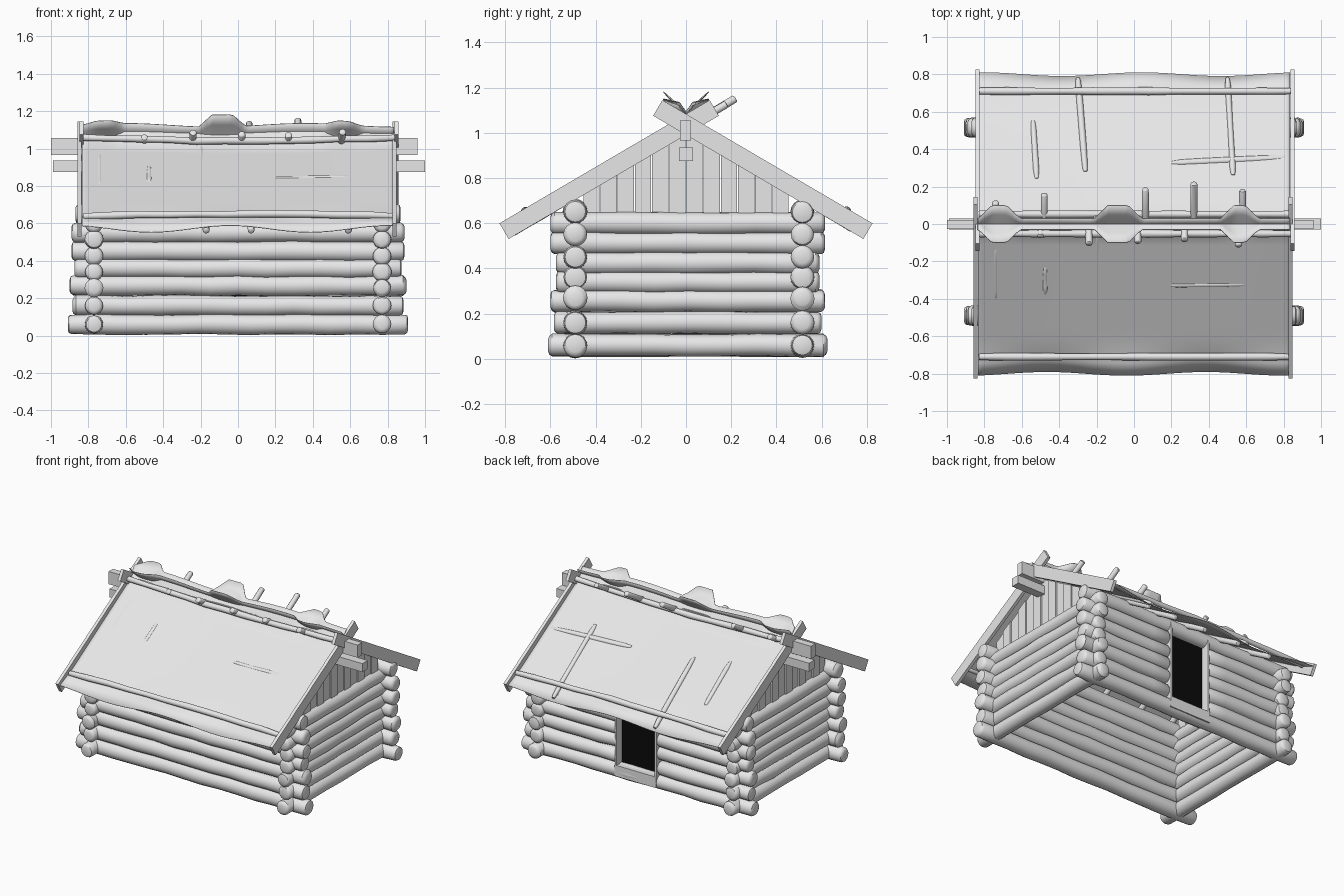
import bpy, bmesh, math, random
from mathutils import Vector

random.seed(4)
if "Cube" in bpy.data.objects:
    bpy.data.objects.remove(bpy.data.objects["Cube"])


def material(name, v):
    m = bpy.data.materials.new(name)
    m.use_nodes = True
    m.diffuse_color = (v, v, v, 1)
    m.node_tree.nodes["Principled BSDF"].inputs["Base Color"].default_value = (v, v, v, 1)
    return m


WOOD = material("pale wood", 0.8)
DARK = material("black door", 0.003)
made = []


def finish(name, bm, mat=WOOD):
    bmesh.ops.recalc_face_normals(bm, faces=bm.faces)
    me = bpy.data.meshes.new(name)
    bm.to_mesh(me)
    bm.free()
    ob = bpy.data.objects.new(name, me)
    me.materials.append(mat)
    bpy.context.collection.objects.link(ob)
    made.append(ob)
    return ob


def log(name, p0, p1, r, sides=16, wobble=0.05, bend=0.0, cap=0.35):
    """Slightly uneven round timber with softened ends."""
    p0, p1 = Vector(p0), Vector(p1)
    axis = (p1 - p0).normalized()
    length = (p1 - p0).length
    up = Vector((0, 0, 1))
    side = axis.cross(up).normalized()
    up = side.cross(axis)
    soft = r * cap
    count = max(3, int(length / 0.14))
    ends = [(0, 0.55), (soft * 0.3, 0.82), (soft, 0.98)]
    stations = ends + [(length * i / count, 1) for i in range(1, count)]
    stations += [(length - s, k) for s, k in reversed(ends)]
    bm = bmesh.new()
    rings = []
    for s, k in stations:
        rad = r * k * (1 + random.uniform(-wobble, wobble))
        c = p0 + axis * s + up * (random.uniform(-wobble, wobble) * r + bend * math.sin(math.pi * s / length))
        rings.append([bm.verts.new(c + side * rad * math.cos(a) + up * rad * math.sin(a))
                      for a in (2 * math.pi * j / sides for j in range(sides))])
    for a, b in zip(rings, rings[1:]):
        for j in range(sides):
            n = (j + 1) % sides
            bm.faces.new((a[j], a[n], b[n], b[j]))
    bm.faces.new(rings[0])
    bm.faces.new(rings[-1])
    return finish(name, bm)


def prism(name, profile, x0, x1, mat=WOOD):
    """Extrude a (y, z) outline along x."""
    bm = bmesh.new()
    a = [bm.verts.new((x0, y, z)) for y, z in profile]
    b = [bm.verts.new((x1, y, z)) for y, z in profile]
    bm.faces.new(a)
    bm.faces.new(b)
    for i in range(len(a)):
        n = (i + 1) % len(a)
        bm.faces.new((a[i], a[n], b[n], b[i]))
    return finish(name, bm, mat)


def box(name, x0, x1, y0, y1, z0, z1, mat=WOOD):
    return prism(name, [(y0, z0), (y1, z0), (y1, z1), (y0, z1)], x0, x1, mat)


def roof_z(y):
    return 1.05 - 0.6 * abs(y)


# Long walls, the back one interrupted by the doorway
long_rows = [0.06, 0.16, 0.268, 0.36, 0.45, 0.55, 0.65]
long_ends = [0.91, 0.885, 0.9, 0.875, 0.89, 0.89, 0.87]
for i, (z, e) in enumerate(zip(long_rows, long_ends)):
    log("front_wall_log", (-e, -0.49, z), (e, -0.49, z), 0.054)
    if i in (0, 6):
        log("back_wall_log", (-e, 0.515, z), (e, 0.515, z), 0.052)
    else:
        log("back_wall_log", (-e, 0.515, z), (-0.155, 0.515, z), 0.052)
        log("back_wall_log", (0.16, 0.515, z), (e, 0.515, z), 0.052)

# Side walls
side_rows = [0.06, 0.16, 0.257, 0.34, 0.425, 0.512, 0.6]
side_ends = [0.61, 0.585, 0.6, 0.575, 0.575, 0.6, 0.6]
for sx, side in ((1, "left"), (-1, "right")):
    for z, e in zip(side_rows, side_ends):
        log(side + "_wall_log", (sx * 0.77, -e, z), (sx * 0.77, e + 0.015, z), 0.05)

# Door and its thin frame
box("door", -0.15, 0.155, 0.485, 0.505, 0.09, 0.66, DARK)
for x in (-0.162, 0.15):
    box("door_jamb", x, x + 0.014, 0.465, 0.565, 0.06, 0.66)
box("door_sill", -0.162, 0.164, 0.465, 0.567, 0.03, 0.108)

# Gables of upright planks with narrow gaps over a backing
planks, width, gap = 12, 0.076, 0.002
for sx in (-1, 1):
    for i in range(planks):
        y0 = (i - planks / 2) * width + gap
        y1 = y0 + width - 2 * gap
        x = sx * (0.765 + 0.008 * (i % 2))
        prism("gable_plank", [(y0, 0.58), (y1, 0.58), (y1, roof_z(y1) - 0.05), (y0, roof_z(y0) - 0.05)],
              x - 0.012, x + 0.012)

# Ridge beams
box("ridge_beam", -1.0, 0.96, -0.027, 0.022, 0.965, 1.055)
box("lower_ridge_beam", -0.99, 1.0, -0.03, 0.03, 0.875, 0.935)

# Crossed barge boards at both ends
for sx in (-1, 1):
    for s in (-1, 1):
        low, high = (s * 0.805, 0.565), (-s * 0.125, 1.11)
        n = Vector((-(high[1] - low[1]), high[0] - low[0])).normalized() * 0.04
        x = sx * (0.842 + 0.006 * s * sx)
        prism("barge_board", [(low[0] + n.x, low[1] + n.y), (low[0] - n.x, low[1] - n.y),
                              (high[0] - n.x, high[1] - n.y), (high[0] + n.x, high[1] + n.y)],
              x - 0.011, x + 0.011)


# Roof sheets with wavy eaves and a ragged edge crossing above the ridge
def ragged(x):
    """How far a flap reaches out, and how far it stands up."""
    reach, rise = 0, 0
    for centre, half, lift in ((-0.72, 0.11, 0.25), (-0.085, 0.125, 1), (0.565, 0.1, 0.3)):
        b = min(1, max(0, (half - abs(x - centre)) / 0.07))
        reach, rise = max(reach, b), max(rise, b * lift)
    return reach, rise


def roof_sheet(name, s):
    bm = bmesh.new()
    cols, rows, flap_rows = 72, 12, 3
    grid = []
    for i in range(cols + 1):
        x = -0.835 + 1.67 * i / cols
        wave = math.cos(2 * math.pi * x / 0.85 - 0.3 * s)
        reach, rise = ragged(x)
        line = []
        for j in range(rows + 1):
            t = j / rows
            d = 0.8 - 0.75 * t
            edge = max(0, (d - 0.66) / 0.14)
            sag = 0.012 * t * math.cos(math.pi * x / 1.67)
            line.append((x, s * (d + 0.01 * wave * edge), roof_z(d) - sag + 0.018 * wave * edge))
        for j in range(1, flap_rows + 1):
            t = j / flap_rows
            ripple = 0.01 * math.cos(6.5 * x + 0.8)
            line.append((x, s * (0.05 - (0.08 + 0.07 * reach) * t), 1.02 + (0.105 - ripple + 0.065 * rise) * t))
        grid.append([bm.verts.new(p) for p in line])
    for a, c in zip(grid, grid[1:]):
        for j in range(len(a) - 1):
            bm.faces.new((a[j], a[j + 1], c[j + 1], c[j]))
    ob = finish(name, bm)
    solid = ob.modifiers.new("thickness", "SOLIDIFY")
    solid.thickness = 0.004
    solid.offset = 0


roof_sheet("front_roof_sheet", -1)
roof_sheet("back_roof_sheet", 1)

# Poles lying across the sheets
for s, side in ((-1, "front"), (1, "back")):
    log(side + "_eave_pole", (-0.83, s * 0.71, 0.64), (0.84, s * 0.71, 0.64), 0.019, 10, 0.15, 0.01)
    log(side + "_ridge_pole", (-0.83, s * 0.052, 1.06), (0.84, s * 0.052, 1.06), 0.019, 10, 0.15, -0.02)


# Rafters running under each sheet and out past the ridge
def rafter(name, s, x_low, x_high, over, low):
    log(name, (x_low, s * low, 1.02 - 0.6 * low), (x_high, -s * over, 1.02 + 0.6 * over), 0.019, 10, 0.06)


for x0, x1, over, low in ((-0.74, -0.74, 0.12, 0.68), (-0.48, -0.48, 0.16, 0.68), (-0.17, -0.2, 0.05, 0.77),
                          (0.07, 0.06, 0.19, 0.77), (0.32, 0.32, 0.22, 0.68), (0.59, 0.58, 0.18, 0.77)):
    rafter("front_rafter", -1, x0, x1, over, low)
for x0, x1, over in ((-0.52, -0.5, 0.07), (-0.26, -0.24, 0.11), (0.02, 0.02, 0.1),
                     (0.27, 0.27, 0.09), (0.49, 0.56, 0.12)):
    rafter("back_rafter", 1, x0, x1, over, 0.74)


# Timber ridges pressing through the sheets
def pressed(name, x0, y0, x1, y1, lift):
    log(name, (x0, y0, roof_z(y0) + lift), (x1, y1, roof_z(y1) + lift), 0.017, 10, 0.1, 0, 3)


pressed("front_sheet_ridge", -0.74, -0.4, -0.74, -0.12, -0.014)
pressed("front_sheet_ridge", -0.475, -0.38, -0.475, -0.22, -0.017)
pressed("front_sheet_ridge", 0.19, -0.325, 0.6, -0.32, -0.017)
pressed("back_sheet_ridge", -0.52, 0.24, -0.54, 0.55, -0.008)
pressed("back_sheet_ridge", -0.26, 0.28, -0.3, 0.78, -0.006)
pressed("back_sheet_ridge", 0.53, 0.26, 0.5, 0.78, -0.006)
pressed("back_sheet_ridge", 0.2, 0.325, 0.82, 0.355, -0.012)

# Smooth round timber, keep cut edges crisp
bpy.ops.object.select_all(action="DESELECT")
for ob in made:
    ob.select_set(True)
bpy.context.view_layer.objects.active = made[0]
bpy.ops.object.shade_smooth_by_angle(angle=math.radians(40))
